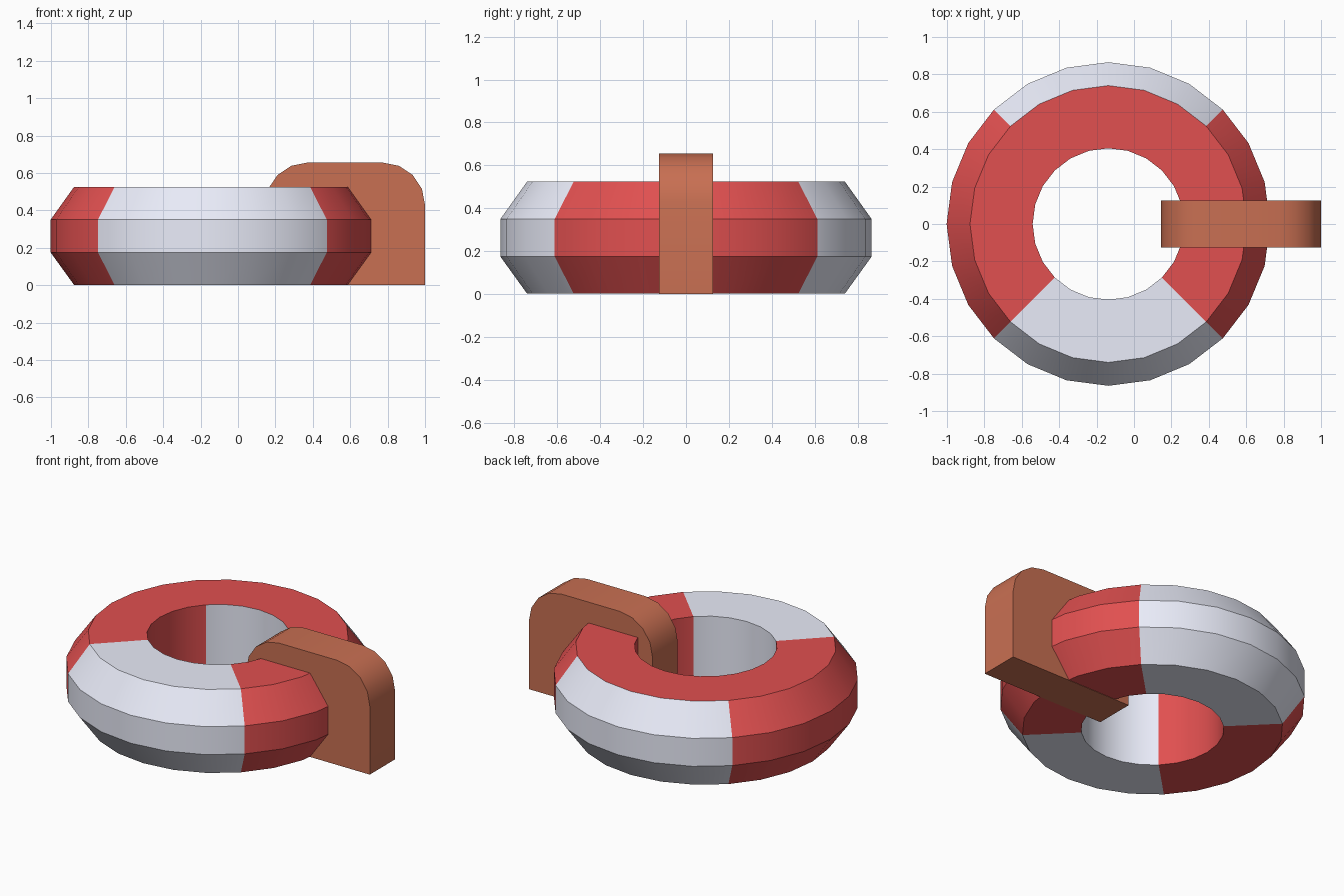
import bpy, bmesh, math

if "Cube" in bpy.data.objects:
    bpy.data.objects.remove(bpy.data.objects["Cube"])

SIDES = 24
RING_X = -0.137


def material(name, rgb):
    mat = bpy.data.materials.new(name)
    mat.diffuse_color = (*rgb, 1)
    mat.use_nodes = True
    mat.node_tree.nodes["Principled BSDF"].inputs["Base Color"].default_value = mat.diffuse_color
    return mat


def finish(name, bm, mats):
    bmesh.ops.recalc_face_normals(bm, faces=bm.faces)
    mesh = bpy.data.meshes.new(name)
    bm.to_mesh(mesh)
    bm.free()
    for m in mats:
        mesh.materials.append(m)
    obj = bpy.data.objects.new(name, mesh)
    bpy.context.collection.objects.link(obj)
    bpy.ops.object.select_all(action='DESELECT')
    obj.select_set(True)
    bpy.context.view_layer.objects.active = obj
    bpy.ops.object.shade_smooth_by_angle(angle=math.radians(30))
    return obj


red = material("red", (0.75, 0.08, 0.08))
white = material("white", (0.82, 0.84, 0.95))
brown = material("brown", (0.58, 0.16, 0.085))

# Float ring: (radius, z) cross-section swept round, coloured by quadrant
section = [(0.405, 0.002), (0.74, 0.002), (0.865, 0.175),
           (0.865, 0.35), (0.74, 0.525), (0.405, 0.525)]
TOP = 4  # band index of the flat top
bm = bmesh.new()
loops = []
for i in range(SIDES):
    a = 2 * math.pi * i / SIDES
    loops.append([bm.verts.new((RING_X + r * math.cos(a), r * math.sin(a), z))
                  for r, z in section])
for i in range(SIDES):
    a, b = loops[i], loops[(i + 1) % SIDES]
    angle = (i + 0.5) * 360 / SIDES
    back, front = 45 < angle < 135, 225 < angle < 315
    for j in range(len(section)):
        k = (j + 1) % len(section)
        face = bm.faces.new((a[j], a[k], b[k], b[j]))
        # the back quadrant is red on the flat top
        face.material_index = 1 if front or (back and j != TOP) else 0
finish("float_ring", bm, [red, white])

# Strap: solid block with rounded upper corners, through the ring
x0, x1, top, rad, half = 0.145, 1.0, 0.655, 0.225, 0.125
profile = [(x0, 0), (x1, 0)]
for cx, start in ((x1 - rad, 0), (x0 + rad, 90)):
    for s in range(5):
        a = math.radians(start + 22.5 * s)
        profile.append((cx + rad * math.cos(a), top - rad + rad * math.sin(a)))
bm = bmesh.new()
side = bm.faces.new([bm.verts.new((x, -half, z)) for x, z in profile])
ext = bmesh.ops.extrude_face_region(bm, geom=[side], use_keep_orig=True)
bmesh.ops.translate(bm, vec=(0, 2 * half, 0),
                    verts=[g for g in ext["geom"] if isinstance(g, bmesh.types.BMVert)])
finish("strap", bm, [brown])
